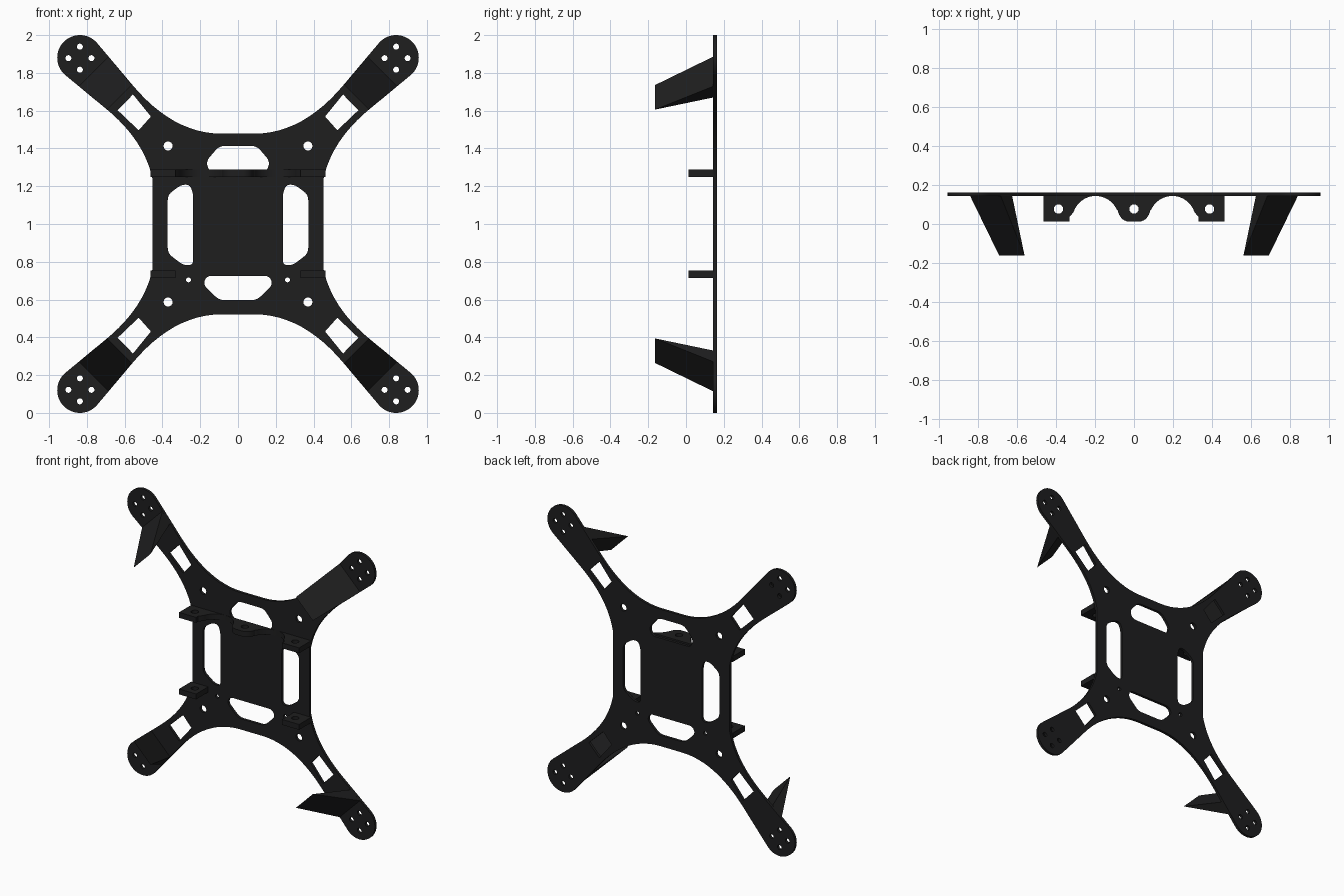
import bpy, bmesh, math
from mathutils import Matrix, Vector

if "Cube" in bpy.data.objects:
    bpy.data.objects.remove(bpy.data.objects["Cube"])

black = bpy.data.materials.new("matte_black")
black.diffuse_color = (0.013, 0.013, 0.0135, 1)
black.use_nodes = True
black.node_tree.nodes["Principled BSDF"].inputs["Base Color"].default_value = black.diffuse_color


def quad(a, c, b, n=12):
    """Points of a quadratic curve from a to b with control c."""
    return [tuple((1-t)**2*a[i] + 2*t*(1-t)*c[i] + t*t*b[i] for i in (0, 1))
            for t in (k/n for k in range(n+1))]


def arc(cx, cy, r, a0, a1, n=20):
    return [(cx + r*math.cos(math.radians(a0 + (a1-a0)*k/n)),
             cy + r*math.sin(math.radians(a0 + (a1-a0)*k/n))) for k in range(n+1)]


def circle(cx, cy, r, n=24):
    return arc(cx, cy, r, 0, 360, n)[:-1]


def rounded(pts, r):
    """Round every corner of a closed polygon."""
    out = []
    for i, p in enumerate(pts):
        p = Vector(p)
        ends = []
        for q in (pts[i-1], pts[(i+1) % len(pts)]):
            d = Vector(q) - p
            ends.append(p + d.normalized()*min(r, d.length*0.45))
        out += quad(ends[0], p, ends[1], 5)
    return out


def finish(name, mesh):
    bm = bmesh.new()
    bm.from_mesh(mesh)
    bmesh.ops.remove_doubles(bm, verts=bm.verts, dist=1e-5)
    bmesh.ops.recalc_face_normals(bm, faces=bm.faces)
    bm.to_mesh(mesh)
    bm.free()
    mesh.materials.clear()
    mesh.materials.append(black)
    ob = bpy.data.objects.new(name, mesh)
    bpy.context.collection.objects.link(ob)
    bpy.ops.object.select_all(action='DESELECT')
    ob.select_set(True)
    bpy.context.view_layer.objects.active = ob
    bpy.ops.object.shade_smooth_by_angle(angle=math.radians(25))
    return ob


def slab(name, loops, thickness, matrix):
    """Extruded flat shape; inner loops become holes."""
    cu = bpy.data.curves.new(name, 'CURVE')
    cu.dimensions = '2D'
    cu.fill_mode = 'BOTH'
    cu.extrude = thickness/2
    for pts in loops:
        s = cu.splines.new('POLY')
        s.points.add(len(pts)-1)
        for sp, p in zip(s.points, pts):
            sp.co = (p[0], p[1], 0, 1)
        s.use_cyclic_u = True
    tmp = bpy.data.objects.new(name + "_curve", cu)
    bpy.context.collection.objects.link(tmp)
    deps = bpy.context.evaluated_depsgraph_get()
    mesh = bpy.data.meshes.new_from_object(tmp.evaluated_get(deps))
    bpy.data.objects.remove(tmp)
    mesh.transform(matrix)
    return finish(name, mesh)


# Frame outline: one quadrant, mirrored to four
MX, MZ, MR = 0.837, 0.88, 0.12
quadrant = (quad((0.085, 0.478), (0.345, 0.478), (0.563, 0.741))
            + arc(MX, MZ, MR, 140, -50, 30)
            + quad((0.696, 0.608), (0.493, 0.44), (0.452, 0.235)))
outline = (quadrant + [(x, -z) for x, z in reversed(quadrant)]
           + [(-x, -z) for x, z in quadrant] + [(-x, z) for x, z in reversed(quadrant)])
loops = [outline]

# Holes repeated on every arm
arm_window = [(0.461, 0.569), (0.526, 0.496), (0.637, 0.602), (0.556, 0.686)]
for sx in (1, -1):
    for sz in (1, -1):
        loops.append([(sx*x, sz*z) for x, z in arm_window])
        loops.append(circle(sx*0.37, sz*0.413, 0.024))
        for dx, dz in ((1, 0), (-1, 0), (0, 1), (0, -1)):
            loops.append(circle(sx*MX + dx*0.061, sz*(MZ-0.002) + dz*0.061, 0.016, 16))
    # Side windows and small lower holes
    side = [(0.237, 0.16), (0.255, 0.208), (0.30, 0.208), (0.372, 0.155),
            (0.372, -0.155), (0.29, -0.218), (0.237, -0.218)]
    loops.append(rounded([(sx*x, z) for x, z in side], 0.03))
    loops.append(circle(sx*0.262, -0.296, 0.013, 16))

# Upper and lower centre windows
upper = [(0.1, 0.413), (0.17, 0.33), (0.15, 0.276)]
lower = [(0.1, -0.403), (0.185, -0.32), (0.165, -0.274)]
for half in (upper, lower):
    loops.append(rounded(half + [(-x, z) for x, z in reversed(half)], 0.03))

slab("frame_plate", loops, 0.019,
     Matrix.Translation((0, 0.1535, 1)) @ Matrix.Rotation(math.pi/2, 4, 'X'))

# Upper bracket: two blocks and a centre lug joined by arches
Y0, Y1 = 0.012, 0.146
right = ([(0.03, Y0)] + quad((0.03, Y0), (0.072, 0.02), (0.084, 0.07), 8)
         + arc(0.197, 0.025, 0.119, 155, 18, 24)
         + [(0.332, 0.035), (0.332, Y0), (0.464, Y0), (0.464, Y1)])
profile = right + [(-x, y) for x, y in reversed(right)]
slab("upper_bracket", [profile] + [circle(x, 0.077, 0.024) for x in (-0.388, 0, 0.388)],
     0.038, Matrix.Translation((0, 0, 1.269)))

# Lower brackets: two drilled blocks
for sx, side_name in ((1, "right"), (-1, "left")):
    block = [(0.332, Y0), (0.464, Y0), (0.464, Y1), (0.332, Y1)]
    slab("lower_bracket_" + side_name,
         [[(sx*x, y) for x, y in block], circle(sx*0.388, 0.077, 0.024)],
         0.038, Matrix.Translation((0, 0, 0.734)))


# Landing legs: wedges leaning inward, (along arm, half width, y) rows
def leg(name, sx, sz):
    verts = []
    for u, h, y in ((0.918, 0.092, -0.163), (1.02, 0.103, 0.146), (1.112, 0.111, 0.146)):
        for v in (-0.031 - h, -0.031 + h):
            verts.append((sx*(u+v)/math.sqrt(2), y, 1 + sz*(u-v)/math.sqrt(2)))
    mesh = bpy.data.meshes.new(name)
    mesh.from_pydata(verts, [], [(0, 1, 3, 2), (0, 1, 5, 4), (2, 3, 5, 4), (0, 2, 4), (1, 3, 5)])
    finish(name, mesh)


for sx, a in ((1, "right"), (-1, "left")):
    for sz, b in ((1, "upper"), (-1, "lower")):
        leg(f"{b}_{a}_leg", sx, sz)
